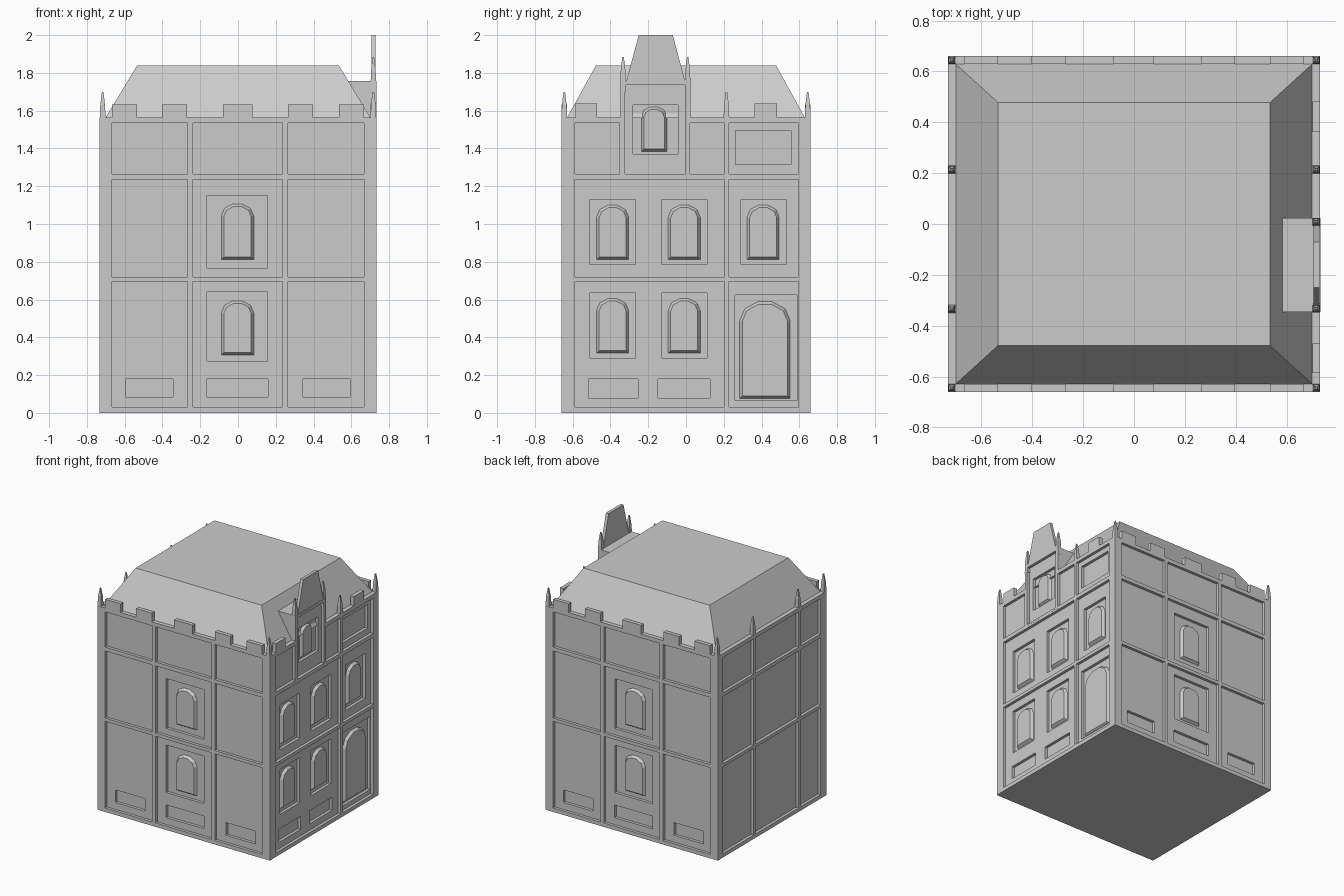
import bpy, bmesh
from mathutils import Vector

if "Cube" in bpy.data.objects:
    bpy.data.objects.remove(bpy.data.objects["Cube"])

HX, HY, TOP = 0.732, 0.66, 1.565
X, Y = Vector((1, 0, 0)), Vector((0, 1, 0))
# wall = (horizontal axis, outward direction, distance)
FRONT, BACK = (X, -Y, HY), (X, Y, HY)
RIGHT, LEFT = (Y, X, HX), (Y, -X, HX)


def rect(u0, u1, z0, z1):
    return [(u0, z0), (u1, z0), (u1, z1), (u0, z1)]


def arch(u0, u1, z0, z1):
    w, c = (u1 - u0) / 2, (u0 + u1) / 2
    half = [(1, z0), (1, z1 - 0.75 * w), (0.8, z1 - 0.28 * w), (0.28, z1)]
    return [(c + w * a, z) for a, z in half] + [(c - w * a, z) for a, z in half[::-1]]


def loft(bm, a, b):
    va, vb = [bm.verts.new(p) for p in a], [bm.verts.new(p) for p in b]
    n = len(va)
    faces = [bm.faces.new(va), bm.faces.new(vb)]
    for i in range(n):
        j = (i + 1) % n
        faces.append(bm.faces.new((va[i], va[j], vb[j], vb[i])))
    bmesh.ops.recalc_face_normals(bm, faces=faces)


def relief(bm, wall, outline, d0, d1, outline2=None):
    """Prism on a wall from depth d0 to d1 (positive is inwards)."""
    u, n, o = wall
    pt = lambda p, d: u * p[0] + n * (o - d) + Vector((0, 0, p[1]))
    loft(bm, [pt(p, d0) for p in outline], [pt(p, d1) for p in outline2 or outline])


def box(bm, x0, x1, y0, y1, z0, z1):
    loft(bm, [(x, y, z0) for x, y in rect(x0, x1, y0, y1)],
         [(x, y, z1) for x, y in rect(x0, x1, y0, y1)])


def finish(bm, name):
    me = bpy.data.meshes.new(name)
    bm.to_mesh(me)
    bm.free()
    ob = bpy.data.objects.new(name, me)
    bpy.context.collection.objects.link(ob)
    return ob


def boolean(ob, cutter, op):
    m = ob.modifiers.new(op, 'BOOLEAN')
    m.object, m.operation, m.solver = cutter, op, 'EXACT'
    cutter.hide_render = True
    cutter.hide_set(True)


# panels, deeper rectangles and arched windows for every wall
ROWS = [(0.03, 0.695), (0.72, 1.235), (1.265, 1.535)]
panels, niches, arches = [], [], []
for w in (FRONT, BACK):
    for z in ROWS:
        for u in [(-0.667, -0.267), (-0.238, 0.236), (0.265, 0.667)]:
            panels.append((w, *u, *z))
    for u in [(-0.595, -0.345), (-0.163, 0.16), (0.345, 0.595)]:
        niches.append((w, *u, 0.083, 0.18))
    niches += [(w, -0.163, 0.157, 0.275, 0.64), (w, -0.163, 0.157, 0.768, 1.15)]
    arches += [(w, -0.09, 0.085, 0.305, 0.595), (w, -0.09, 0.085, 0.81, 1.108)]
for z in ROWS:
    for u in [(-0.587, -0.347), (-0.32, 0.2), (0.227, 0.595)]:
        panels.append((LEFT, *u, *z))
for z in ROWS[:2]:
    panels += [(RIGHT, -0.587, 0.2, *z), (RIGHT, 0.227, 0.595, *z)]
for u in [(-0.587, -0.352), (0.02, 0.2), (0.227, 0.595)]:
    panels.append((RIGHT, *u, *ROWS[2]))
panels.append((RIGHT, -0.322, -0.003, 1.265, 1.735))
niches += [(RIGHT, -0.515, -0.255, 0.08, 0.18), (RIGHT, -0.148, 0.127, 0.08, 0.18),
           (RIGHT, 0.262, 0.557, 1.315, 1.495), (RIGHT, 0.26, 0.587, 0.065, 0.625),
           (RIGHT, -0.28, -0.042, 1.37, 1.63)]
arches += [(RIGHT, 0.283, 0.553, 0.075, 0.59), (RIGHT, -0.238, -0.1, 1.382, 1.622)]
for c, zs in [(-0.387, (0.29, 0.785)), (-0.008, (0.29, 0.785)), (0.41, (0.785,))]:
    for z in zs:
        niches.append((RIGHT, c - 0.12, c + 0.12, z, z + 0.345))
        arches.append((RIGHT, c - 0.088, c + 0.085, z + 0.025, z + 0.317))

# walls with dormer front, panels cut in two steps
bm = bmesh.new()
box(bm, -HX, HX, -HY, HY, 0, TOP)
walls = finish(bm, "walls")
bm = bmesh.new()
box(bm, 0.57, HX + 0.0005, -0.347, 0.023, 1.25, 1.757)
boolean(walls, finish(bm, "dormer_block"), 'UNION')
for items, depth, name in [(panels, 0.022, "panel_cutter"), (niches, 0.044, "niche_cutter")]:
    bm = bmesh.new()
    for w, *r in items:
        relief(bm, w, rect(*r), -0.05, depth)
    boolean(walls, finish(bm, name), 'DIFFERENCE')

# arched windows and door, bevelled outwards
bm = bmesh.new()
for w, u0, u1, z0, z1 in arches:
    e = 0.015
    relief(bm, w, arch(u0, u1, z0, z1), 0.046, 0.024, arch(u0 + e, u1 - e, z0 + e, z1 - e))
finish(bm, "arched_windows")

# hipped roof with flat top
bm = bmesh.new()
loft(bm, [(x, y, TOP - 0.003) for x, y in rect(-0.702, 0.702, -0.63, 0.63)],
     [(x, y, 1.838) for x, y in rect(-0.535, 0.535, -0.478, 0.478)])
finish(bm, "roof")

# battlements
bm = bmesh.new()
for w in (FRONT, BACK):
    for a, b in [(-0.667, -0.535), (-0.403, -0.27), (-0.08, 0.077), (0.265, 0.397), (0.535, 0.667)]:
        relief(bm, w, rect(a, b, TOP - 0.01, 1.632), 0, 0.03)
for a, b in [(-0.585, -0.47), (0.362, 0.482)]:
    relief(bm, RIGHT, rect(a, b, TOP - 0.01, 1.637), 0, 0.03)
finish(bm, "battlements")

# pinnacles: square post with a tapering tip
bm = bmesh.new()


def pinnacle(x, y, z0, z1, z2):
    sq = lambda r, z: [(a, b, z) for a, b in rect(x - r, x + r, y - r, y + r)]
    loft(bm, sq(0.0155, z0), sq(0.0125, z1))
    loft(bm, sq(0.0125, z1), sq(0.004, z2))


for x in (-HX + 0.0155, HX - 0.0155):
    for y in (-HY + 0.0155, HY - 0.0155, 0.214):
        pinnacle(x, y, TOP - 0.01, 1.63, 1.7)
pinnacle(-HX + 0.0155, -0.334, TOP - 0.01, 1.63, 1.7)
for y in (-0.333, 0.009):
    pinnacle(HX - 0.0155, y, 1.7, 1.81, 1.885)
finish(bm, "pinnacles")

# dormer gable
bm = bmesh.new()
relief(bm, RIGHT, [(-0.318, 1.75), (-0.003, 1.75), (-0.07, 2.0), (-0.25, 2.0)], 0.003, 0.026)
finish(bm, "dormer_gable")
